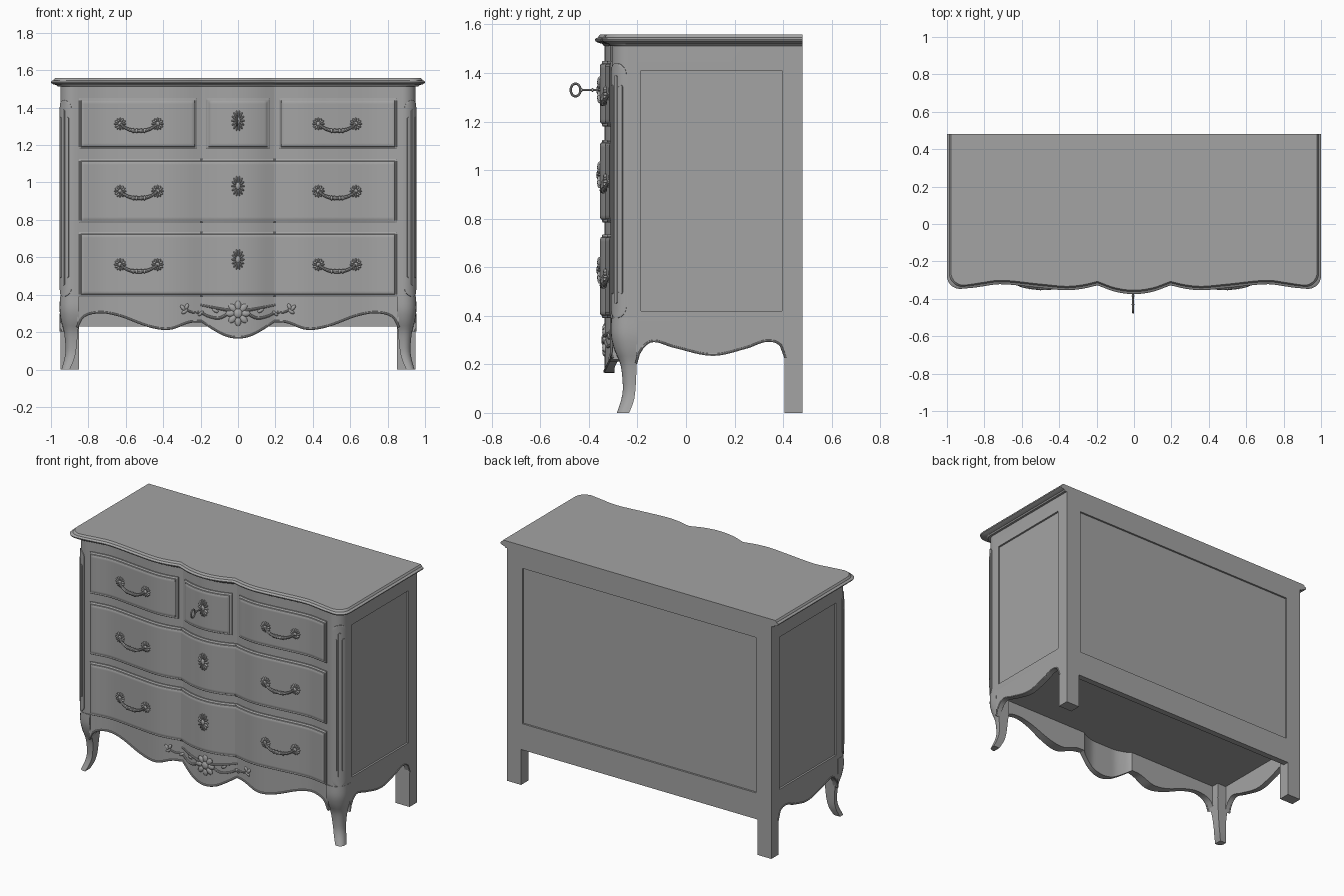
import bpy, bmesh, math
from mathutils import Matrix, Vector

if "Cube" in bpy.data.objects:
    bpy.data.objects.remove(bpy.data.objects["Cube"])

GREY = bpy.data.materials.new("grey paint")
GREY.diffuse_color = (0.37, 0.37, 0.37, 1)
GREY.use_nodes = True
GREY.node_tree.nodes["Principled BSDF"].inputs["Base Color"].default_value = GREY.diffuse_color
FLOOR = .38  # underside of the carcass


def finish(name, bm, angle=30):
    bmesh.ops.recalc_face_normals(bm, faces=bm.faces[:])
    me = bpy.data.meshes.new(name)
    bm.to_mesh(me)
    bm.free()
    me.materials.append(GREY)
    ob = bpy.data.objects.new(name, me)
    bpy.context.collection.objects.link(ob)
    smooth(ob, angle)
    return ob


def smooth(ob, angle=30):
    bpy.ops.object.select_all(action='DESELECT')
    ob.select_set(True)
    bpy.context.view_layer.objects.active = ob
    bpy.ops.object.shade_smooth_by_angle(angle=math.radians(angle))


def loft(name, rings, closed=True):
    """Quads between equal-length rings; closed rings get end caps."""
    bm = bmesh.new()
    vs = [[bm.verts.new(p) for p in r] for r in rings]
    n = len(rings[0])
    for a, b in zip(vs, vs[1:]):
        for i in range(n if closed else n - 1):
            j = (i + 1) % n
            bm.faces.new((a[i], a[j], b[j], b[i]))
    if closed:
        bm.faces.new(vs[0])
        bm.faces.new(vs[-1])
    return finish(name, bm)


def box(name, x0, x1, y0, y1, z0, z1):
    return loft(name, [[(x0, y0, z), (x1, y0, z), (x1, y1, z), (x0, y1, z)] for z in (z0, z1)])


def tube(name, path, radius, ref=(0, 1, 0), n=8):
    rings = []
    for i, p in enumerate(path):
        t = (Vector(path[min(i + 1, len(path) - 1)]) - Vector(path[max(i - 1, 0)])).normalized()
        u = Vector(ref).cross(t).normalized()
        v = t.cross(u)
        r = radius(i / (len(path) - 1)) if callable(radius) else radius
        rings.append([Vector(p) + r * (u * math.cos(k * math.tau / n) + v * math.sin(k * math.tau / n))
                      for k in range(n)])
    return loft(name, rings)


def blobs(name, items):
    """Group of ellipsoids: (centre, radii, rotation about y)."""
    bm = bmesh.new()
    for c, s, rot in items:
        m = Matrix.Translation(c) @ Matrix.Rotation(-rot, 4, 'Y') @ Matrix.Diagonal((*s, 1))
        bmesh.ops.create_uvsphere(bm, u_segments=10, v_segments=6, radius=1, matrix=m)
    return finish(name, bm, 60)


def petals(x, y, z, a, b, n):
    items = [((x, y, z), (a * .4, .014, b * .4), 0)]
    for k in range(n):
        t = k * math.tau / n
        c, s = math.cos(t), math.sin(t)
        r = math.hypot(a * c, b * s)
        items.append(((x + a * .62 * c, y, z + b * .62 * s), (r * .4, .01, a * 2.1 / n), math.atan2(b * s, a * c)))
    return items


def spline(keys, t):
    t = max(keys[0][0], min(keys[-1][0], t))
    i = next((k for k in range(len(keys) - 1) if t <= keys[k + 1][0]), len(keys) - 2)

    def slope(k):
        a, b = keys[max(k - 1, 0)], keys[min(k + 1, len(keys) - 1)]
        return (b[1] - a[1]) / (b[0] - a[0])
    (x0, y0), (x1, y1) = keys[i], keys[i + 1]
    h = x1 - x0
    s = (t - x0) / h
    return ((2*s**3 - 3*s*s + 1) * y0 + (s**3 - 2*s*s + s) * h * slope(i)
            + (3*s*s - 2*s**3) * y1 + (s**3 - s*s) * h * slope(i + 1))


def samples(a, b, step=.0195):
    inner = [k * step for k in range(-60, 61) if a + .003 < k * step < b - .003]
    return [a] + inner + [b]


# Serpentine front in plan, creased at x = 0.195
CREASE = .1951
PLAN_MID = [(-.1, -.362), (0, -.375), (.1, -.362), (.195, -.328)]
PLAN_OUT = [(.195, -.328), (.28, -.347), (.366, -.354), (.5, -.342), (.71, -.322), (.82, -.335), (.9, -.348), (.93, -.347)]
EDGE_MID = [(-.07, .178), (0, .165), (.07, .178), (.13, .21), (.195, .252)]
EDGE_OUT = [(.195, .252), (.26, .248), (.366, .212), (.473, .225), (.634, .283), (.74, .3), (.83, .275), (.86, .22)]
EDGE_SIDE = [(-.205, .2), (-.19, .25), (-.14, .291), (-.05, .268), (.11, .235), (.25, .265), (.33, .292), (.39, .275), (.41, .22)]


def front(x, d=0):
    return spline(PLAN_MID if abs(x) < CREASE else PLAN_OUT, abs(x)) + d


def apron_edge(x):
    return spline(EDGE_MID if abs(x) < CREASE else EDGE_OUT, abs(x))


R = .07


def outline(w, d, z):
    xc = w - R
    yc = front(xc, d) + R
    arc = [(xc + R * math.sin(k * math.pi / 14), yc - R * math.cos(k * math.pi / 14)) for k in range(8)]
    pts = [(-w, .48)] + [(-x, y) for x, y in reversed(arc)]
    pts += [(x, front(x, d)) for x in samples(-.85, .85)] + arc + [(w, .48)]
    return [(x, y, z) for x, y in pts]


# Moulded top
TOP = [(1.512, .036), (1.52, .03), (1.525, .012), (1.531, .002), (1.538, 0), (1.544, .006), (1.546, .013), (1.551, .015), (1.558, .021)]
loft("top", [outline(1 - i, i, z) for z, i in TOP])

# Carcass with recessed side and back panels
carcass = loft("carcass", [outline(.95, .04, z) for z in (FLOOR, 1.515)])
cutters = [box("panel_cutter", *c) for c in (
    (.938, 1.1, -.185, .395, .42, 1.41), (-1.1, -.938, -.185, .395, .42, 1.41), (-.84, .84, .468, .6, .40, 1.41))]
for c in cutters:
    c.hide_render = True
    m = carcass.modifiers.new("recess", 'BOOLEAN')
    m.operation, m.solver, m.object = 'DIFFERENCE', 'EXACT', c
    bpy.context.view_layer.objects.active = carcass
    bpy.ops.object.modifier_apply(modifier=m.name)
for c in cutters:
    bpy.data.objects.remove(c)
smooth(carcass)

# Front apron with flat back and beaded edge
xs = samples(-.86, .86)


def apron_ring(x):
    y, b, e = front(x, .04), -.295 if abs(x) < .19 else -.25, apron_edge(x)
    return [(x, y, FLOOR), (x, y, e), (x, max(b, y + .03), e), (x, max(b, y + .03), FLOOR)]


loft("front_apron", [apron_ring(x) for x in xs])
tube("front_apron_bead", [(x, front(x, .04), apron_edge(x) + .006) for x in xs], .006)

# Cabriole leg spline keys: outer x, front y, inner x, back y by height
LZ = (0, .05, .1, .2, .26, .32, .4)
LEG = [list(zip(LZ, v)) for v in (
    (.944, .93, .922, .93, .946, .954, .951), (-.285, -.268, -.26, -.27, -.295, -.309, -.308),
    (.9, .878, .866, .856, .85, .85, .85), (-.234, -.215, -.208, -.203, -.2, -.2, -.2))]


def leg_ring(s, z):
    ox, fy, ix, by = (spline(k, z) for k in LEG)
    r = .7 * min(ox - ix, by - fy)
    arc = [(ox - r + r * math.sin(k * math.pi / 12), fy + r - r * math.cos(k * math.pi / 12)) for k in range(7)]
    return [(s * x, y, z) for x, y in [(ix, by), (ix, fy)] + arc + [(ox, by)]]


def corner_strip(name, s, mid, half, z0, z1, h):
    """Round-ended raised strip wrapped on the corner post."""
    xc, yc = .95 - R, front(.95 - R, .04) + R
    e = half * R
    zs = [z0 + e * (1 - math.cos(k * math.pi / 12)) for k in range(7)]
    zs += [z0 + z1 - z for z in reversed(zs)]
    rows = []
    for z in zs:
        q = max(0, 1 - min(z - z0, z1 - z) / e)
        w = half * math.sqrt(max(1 - q * q, .0004))
        row = []
        for u, g in ((-1, -.004), (-1, h * .8), (-.85, h), (-.4, h), (0, h), (.4, h), (.85, h), (1, h * .8), (1, -.004)):
            a = mid + u * w
            row.append((s * (xc + (R + g) * math.sin(a)), yc - (R + g) * math.cos(a), z))
        rows.append(row)
    loft(name, rows, closed=False)


for s in (1, -1):
    loft("front_leg", [leg_ring(s, z * .0195) for z in range(21)])
    box("back_leg", *sorted((s * .85, s * .95)), .405, .48, 0, FLOOR)
    ys = samples(-.205, .41, .015)
    loft("side_apron", [[(s * .95, y, FLOOR), (s * .95, y, spline(EDGE_SIDE, y)),
                         (s * .915, y, spline(EDGE_SIDE, y)), (s * .915, y, FLOOR)] for y in ys])
    tube("side_apron_bead", [(s * .949, y, spline(EDGE_SIDE, y) + .005) for y in ys], .005, (1, 0, 0))
    corner_strip("corner_plaque", s, math.pi / 4, .64, .39, 1.44, .005)
    for k, zi in ((-1, .49), (0, .45), (1, .49)):
        corner_strip("corner_reed", s, math.pi / 4 + k * .33, .12, zi, 1.84 - zi, .009)
box("back_rail", -.86, .86, .44, .48, .23, FLOOR)


# Drawer fronts with stepped edges following the serpentine
def drawer(name, x0, x1, z0, z1):
    ins = (0, 0, .006, .011, .013, .022, .03)
    out = (-.01, .008, .012, .012, .016, .02, .02)
    gx = [x0 + i for i in ins[:-1]] + samples(x0 + .03, x1 - .03) + [x1 - i for i in reversed(ins[:-1])]
    gz = [z0 + i for i in ins] + [z1 - i for i in reversed(ins)]
    nx, nz = len(gx) - 1, len(gz) - 1
    loft(name, [[(x, front(x, .04 - out[min(i, nx - i, j, nz - j, 6)]), z) for i, x in enumerate(gx)]
                for j, z in enumerate(gz)], closed=False)


for name, *c in (("bottom_drawer", -.85, .85, .39, .735), ("middle_drawer", -.85, .85, .785, 1.125),
                 ("top_middle_drawer", -.17, .17, 1.18, 1.45), ("top_left_drawer", -.85, -.22, 1.18, 1.45),
                 ("top_right_drawer", .22, .85, 1.18, 1.45)):
    drawer(name, *c)

# Bail pulls and keyhole plates
for zh, ze in ((1.31, 1.33), (.95, .98), (.558, .588)):
    for s in (1, -1):
        cx = s * .53
        for e in (-.1, .1):
            blobs("handle_rosette", petals(cx + e, front(cx + e, .018), zh + .003, .033, .034, 12))
        bail = []
        for k in range(17):
            u = k / 8 - 1
            bail.append((cx + .1 * u, front(cx + .1 * u, .008) - .01 + .01 * u ** 4, zh - .034 + .037 * abs(u) ** 2.5))
        tube("handle_bail", bail, lambda t: .006 + .004 * math.sin(t * math.pi))
        blobs("handle_beads", [((cx + e, front(cx + e, -.002), zh - .033), (.007, .012, .013), 0)
                               for e in (-.03, -.012, .012, .03)])
    blobs("keyhole_plate", petals(0, front(0, .019), ze, .036, .056, 14))

# Key in the top middle drawer
tube("key_shaft", [(-.005, -.345, 1.33), (-.005, -.434, 1.33)], .005, (0, 0, 1))
tube("key_bow", [(-.005, -.455 + .02 * math.cos(k * math.tau / 24), 1.33 + .026 * math.sin(k * math.tau / 24))
                 for k in range(25)], .005, (1, 0, 0))
blobs("key_collar", [((-.005, y, 1.33), (.008, .005, .008), 0) for y in (-.385, -.43)])

# Carved apron flower and vines
carve = petals(0, front(0, .04), .3, .066, .068, 8)
for s in (1, -1):
    for x, z, a in ((.275, .335, 2), (.295, .33, .9), (.285, .31, -.6), (.12, .315, .5), (.2, .3, -.6)):
        carve.append(((s * x, front(x, .04), z), (.02, .009, .01), a if s > 0 else math.pi - a))
    for keys in ([(.05, .3), (.1, .275), (.16, .285), (.2, .305), (.24, .305), (.285, .322)],
                 [(.04, .315), (.1, .325), (.15, .335), (.2, .345)]):
        path = [(s * x, front(x, .038), spline(keys, x)) for x in
                [keys[0][0] + (keys[-1][0] - keys[0][0]) * k / 16 for k in range(17)]]
        tube("apron_vine", path, lambda t: .008 - .003 * t)
blobs("apron_flower", carve)
